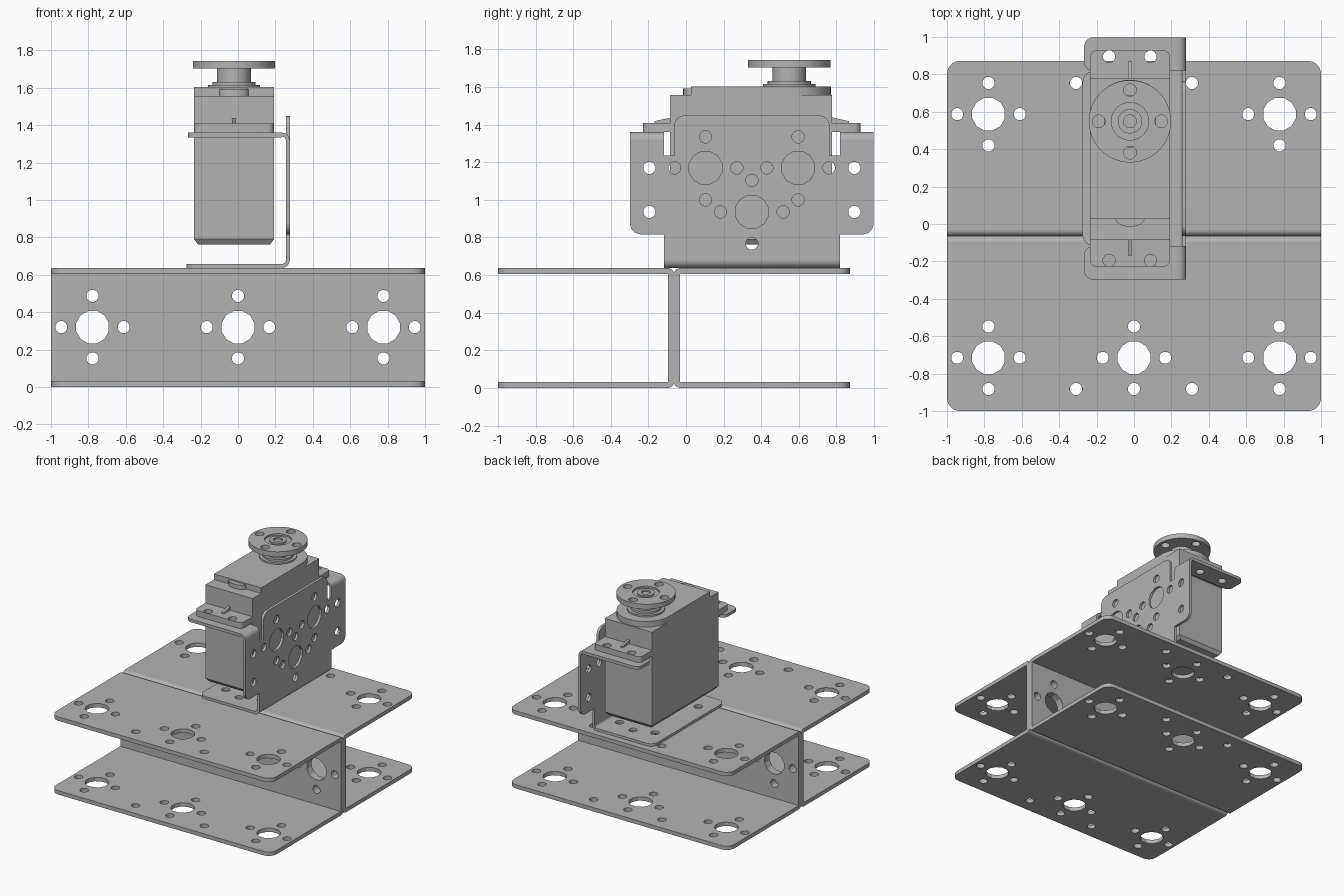
import bpy, bmesh
from math import sin, cos, pi, radians

if "Cube" in bpy.data.objects:
    bpy.data.objects.remove(bpy.data.objects["Cube"])

GREY = (0.45, 0.45, 0.45, 1)
metal = bpy.data.materials.new("plain_grey")
metal.use_nodes = True
metal.diffuse_color = GREY
metal.node_tree.nodes["Principled BSDF"].inputs["Base Color"].default_value = GREY

# Maps a flat drawing (u, v) and depth w onto the plane facing each axis
PLANES = {"z": lambda u, v, w: (u, v, w),
          "x": lambda u, v, w: (w, u, v),
          "y": lambda u, v, w: (u, w, v)}


def circle(u, v, r, n=12):
    return [(u + r * cos(2 * pi * (i + .5) / n), v + r * sin(2 * pi * (i + .5) / n)) for i in range(n)]


def rounded(corners, steps=6):
    """Outline from (u, v, radius) corners; the rounded ones are right angles."""
    out = []
    for i, (u, v, r) in enumerate(corners):
        if not r:
            out.append((u, v))
            continue
        d = []
        for q in (corners[i - 1], corners[(i + 1) % len(corners)]):
            a, b = q[0] - u, q[1] - v
            length = (a * a + b * b) ** .5
            d.append((a / length, b / length))
        (a1, b1), (a2, b2) = d
        for k in range(steps + 1):
            t = k / steps * pi / 2
            s1, s2 = r * (1 - sin(t)), r * (1 - cos(t))
            out.append((u + a1 * s1 + a2 * s2, v + b1 * s1 + b2 * s2))
    return out


def rect(u0, u1, v0, v1, r=(0, 0, 0, 0)):
    return rounded([(u0, v0, r[0]), (u1, v0, r[1]), (u1, v1, r[2]), (u0, v1, r[3])])


def slab(name, axis, w0, w1, outline, holes=()):
    """Extruded flat shape with holes, between depths w0 and w1."""
    curve = bpy.data.curves.new(name, "CURVE")
    curve.dimensions = "2D"
    curve.fill_mode = "BOTH"
    curve.extrude = (w1 - w0) / 2
    for pts in [outline, *holes]:
        s = curve.splines.new("POLY")
        s.points.add(len(pts) - 1)
        for p, (u, v) in zip(s.points, pts):
            p.co = (u, v, 0, 1)
        s.use_cyclic_u = True
    temp = bpy.data.objects.new(name, curve)
    mesh = bpy.data.meshes.new_from_object(temp)
    bpy.data.objects.remove(temp)
    bpy.data.curves.remove(curve)
    mid = (w0 + w1) / 2
    for vert in mesh.vertices:
        vert.co = PLANES[axis](vert.co.x, vert.co.y, vert.co.z + mid)
    bm = bmesh.new()
    bm.from_mesh(mesh)
    bmesh.ops.remove_doubles(bm, verts=bm.verts, dist=1e-5)
    bmesh.ops.recalc_face_normals(bm, faces=bm.faces)
    return finish(name, bm, mesh)


def finish(name, bm, mesh):
    bm.to_mesh(mesh)
    bm.free()
    mesh.materials.clear()
    mesh.materials.append(metal)
    mesh.polygons.foreach_set("use_smooth", [True] * len(mesh.polygons))
    mesh.set_sharp_from_angle(angle=radians(25))
    ob = bpy.data.objects.new(name, mesh)
    bpy.context.collection.objects.link(ob)
    return ob


def bend(name, axis, w0, w1, u, v, r_in, r_out, start):
    """Quarter ring joining two sheets."""
    ang = [start + pi / 2 * i / 6 for i in range(7)]
    pts = [(u + r_out * cos(a), v + r_out * sin(a)) for a in ang]
    pts += [(u + r_in * cos(a), v + r_in * sin(a)) for a in reversed(ang)]
    slab(name, axis, w0, w1, pts)


def rosette(u, v, big=.09, small=.033, d=.167):
    return [circle(u, v, big)] + [circle(u + d * a, v + d * b, small)
                                  for a, b in ((1, 0), (-1, 0), (0, 1), (0, -1))]


# --- Base: two channels standing back to back ---
T, H, MID, DEPTH = .032, .637, -.064, .936
for side, label in ((-1, "front"), (1, "rear")):
    def yy(d):
        return MID + side * d
    web = sorted((yy(0), yy(T)))
    web_holes = [h for x in (-.778, 0, .778) for h in rosette(x, .32)]
    slab(label + "_channel_web", "y", *web, rect(-1, 1, T, H - T), web_holes)
    holes = [h for x in (-.778, 0, .778) for h in rosette(x, yy(.651))]
    holes += [circle(x, yy(.818), .033) for x in (-.31, .31)]
    outline = rounded([(-1, yy(T), 0), (1, yy(T), 0), (1, yy(DEPTH), .07), (-1, yy(DEPTH), .07)])
    for z, level in ((0, "lower"), (H - T, "upper")):
        slab(f"{label}_{level}_flange", "z", z, z + T, outline, holes)
        up = level == "upper"
        start = {(-1, True): 0, (1, True): pi / 2, (1, False): pi, (-1, False): 1.5 * pi}[side, up]
        bend(f"{label}_{level}_bend", "x", -1, 1, yy(T), H - T if up else T, .001, T, start)

# --- Bracket: foot, upright plate and two bent ears, mirrored about CY ---
CY, S, XO = .35, .021, .277
R = .042


def both(half):
    """Mirror (distance, z, r) corners about the bracket centre line."""
    return [(CY + d, z, r) for d, z, r in half] + [(CY - d, z, r) for d, z, r in reversed(half)]


half = [(.468, H + R, 0), (.468, .816, 0), (.648, .816, .06), (.648, 1.36 - R, 0),
        (.468, 1.36 - R, 0), (.468, 1.237, 0), (.414, 1.237, 0), (.414, 1.45, .06)]
dots = [(0, 1.103), (0, .767)] + [(s * d, z) for s in (-1, 1) for d, z in (
    (.246, 1.335), (.246, 1.0), (.08, 1.17), (.41, 1.17), (.167, .936), (.545, 1.17), (.545, .936))]
plate_holes = [circle(CY + d, z, .033) for d, z in dots]
plate_holes += [circle(CY + d, z, .09) for d, z in ((-.246, 1.17), (.246, 1.17), (0, .936))]
slab("bracket_plate", "x", XO - S, XO, rounded(both(half)), plate_holes)

foot_holes = [circle(0, CY, .09)] + [circle(x, CY + s * d, .033) for s in (-1, 1)
                                     for x, d in ((0, .335), (-.16, .28), (.16, .28))]
slab("bracket_foot", "z", H, H + S, rect(-.275, XO - R, CY - .468, CY + .468, (.06, 0, 0, .06)), foot_holes)
bend("bracket_foot_bend", "y", CY - .468, CY + .468, XO - R, H + R, R - S, R, 1.5 * pi)

# --- Servo case ---
X0, X1 = -.235, .192
CX = (X0 + X1) / 2
SCREWS = (-.133, .088)
Y0, Y1 = CY - .435, CY + .427
slab("servo_case", "z", .79, 1.557, rect(X0, X1, Y0, Y1))

# Tapered underside of the case
bm = bmesh.new()
bmesh.ops.create_cube(bm, size=1)
for v in bm.verts:
    inset = .02 if v.co.z < 0 else 0
    v.co = (CX + v.co.x * (X1 - X0 - 2 * inset), (Y0 + Y1) / 2 + v.co.y * (Y1 - Y0 - 2 * inset),
            .763 if v.co.z < 0 else .79)
finish("servo_underside", bm, bpy.data.meshes.new("servo_underside"))

# --- Ears of the bracket with the servo lugs resting on them ---
for s, label in ((-1, "front"), (1, "rear")):
    ys = sorted((CY + s * .468, CY + s * .648))
    ear_r = (.05, 0, 0, .05)
    holes = [circle(x, CY + s * .545, .033) for x in SCREWS]
    slab(label + "_bracket_ear", "z", 1.36 - S - .004, 1.36, rect(-.267, XO - R, *ys, ear_r), holes)
    bend(label + "_ear_bend", "y", *ys, XO - R, 1.36 - R, R - S, R, 0)
    inner, outer = CY + s * .42, CY + s * .578
    lug = rounded([(X0, inner, 0), (X1, inner, 0), (X1, outer, .035), (X0, outer, .035)])
    slab(label + "_servo_lug", "z", 1.36, 1.408, lug, holes)
    rib = [(inner, 1.4), (outer - s * .06, 1.4), (outer - s * .06, 1.418), (inner, 1.44)]
    slab(label + "_lug_rib", "x", CX - .01, CX + .01, rib)

# --- Gear cover, output shaft and horn ---
SY, HR = .549, .22
r = (X1 - X0) / 2
end = [(CX + r * cos(i * pi / 24), SY + .008 + r * sin(i * pi / 24)) for i in range(25)]
slab("gear_cover", "z", 1.557, 1.603, [(X0, .026), (X1, .026)] + end)
lip = [(CX + .078 * cos(pi + i * pi / 12), .03 + .045 * sin(pi + i * pi / 12)) for i in range(13)]
slab("cover_lip", "z", 1.557, 1.592, lip)


def disc(name, radius, z0, z1, holes=()):
    slab(name, "z", z0, z1, circle(CX, SY, radius, 40), holes)


disc("shaft_collar", .14, 1.603, 1.616)
disc("shaft_step", .115, 1.616, 1.632)
disc("shaft_neck", .09, 1.632, 1.705)
horn_holes = [circle(CX + .167 * a, SY + .167 * b, .034, 16)
              for a, b in ((1, 0), (-1, 0), (0, 1), (0, -1))]
disc("horn_disc", HR, 1.703, 1.744, horn_holes + [circle(CX, SY, .1, 40)])
disc("horn_hub", .1, 1.703, 1.73)
disc("horn_screw", .065, 1.73, 1.742, [circle(CX, SY, .035, 16)])
